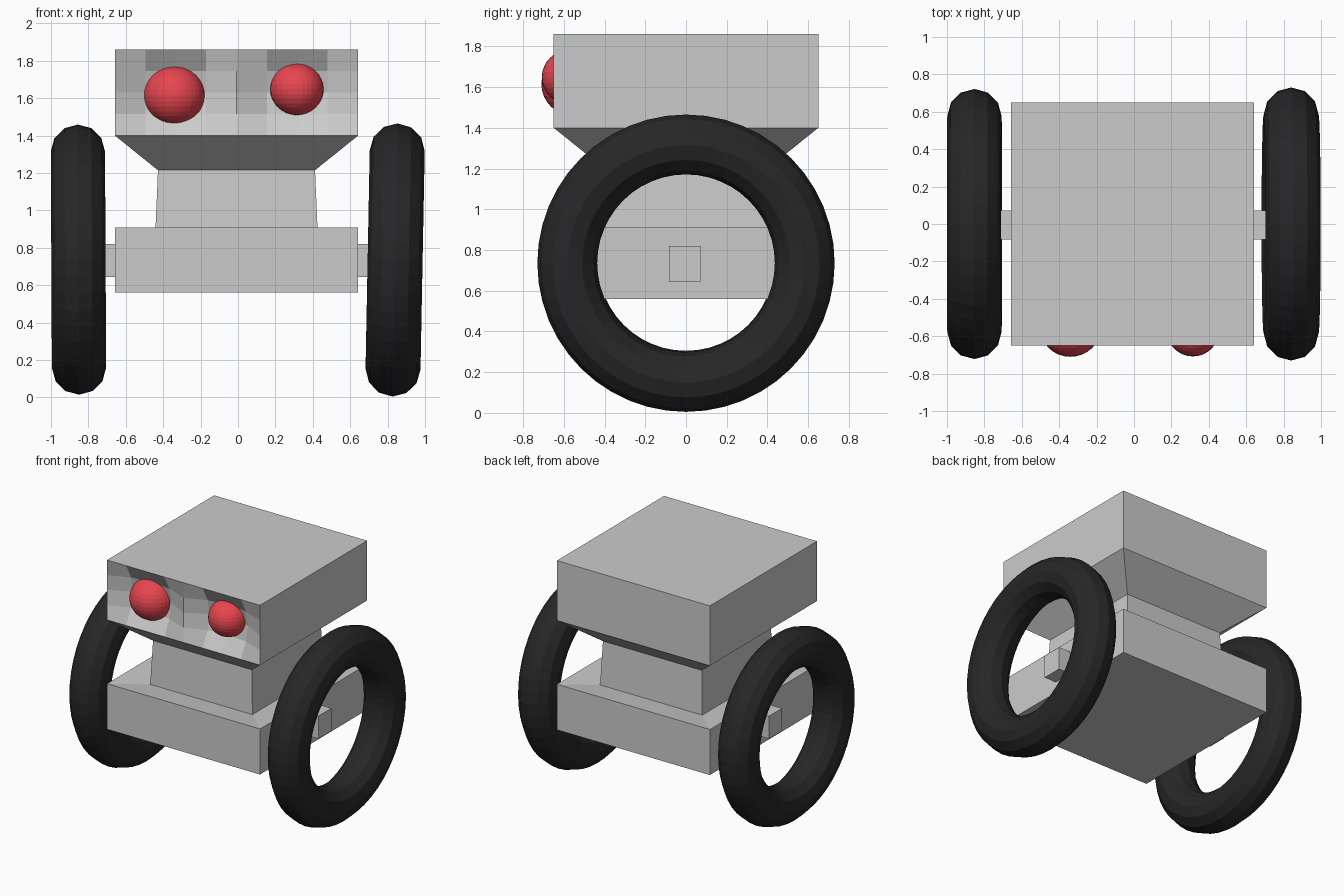
import bpy, bmesh
from math import radians, pi
from mathutils import Matrix, Vector

if "Cube" in bpy.data.objects:
    bpy.data.objects.remove(bpy.data.objects["Cube"])

CX = -0.008  # body centre in x


def finish(bm, name):
    bmesh.ops.remove_doubles(bm, verts=bm.verts, dist=0.0005)
    bmesh.ops.recalc_face_normals(bm, faces=bm.faces)
    mesh = bpy.data.meshes.new(name)
    bm.to_mesh(mesh)
    bm.free()
    obj = bpy.data.objects.new(name, mesh)
    bpy.context.collection.objects.link(obj)
    return obj


def material(name, color):
    mat = bpy.data.materials.new(name)
    mat.diffuse_color = color
    mat.use_nodes = True
    mat.node_tree.nodes["Principled BSDF"].inputs["Base Color"].default_value = mat.diffuse_color
    return mat


rubber = material("rubber", (0.02, 0.02, 0.02, 1))
red = material("red", (0.8, 0.06, 0.08, 1))

# Body: one stack of rectangular rings (half x, half y, z)
rings = [(0.65, 0.65, 0.56), (0.65, 0.65, 0.91), (0.434, 0.434, 0.88),
         (0.42, 0.42, 1.215), (0.65, 0.65, 1.40), (0.65, 0.65, 1.86)]
bm = bmesh.new()
loops = [[bm.verts.new((CX + sx * hx, sy * hy, z))
          for sx, sy in ((-1, -1), (1, -1), (1, 1), (-1, 1))]
         for hx, hy, z in rings]
bm.faces.new(loops[0])
bm.faces.new(loops[-1])
for level, (lo, hi) in enumerate(zip(loops, loops[1:])):
    for i in range(4):
        if level == 4 and i == 0:
            continue  # the head front is made of the two eye sockets
        j = (i + 1) % 4
        bm.faces.new((lo[i], lo[j], hi[j], hi[i]))

# Eye sockets: two shallow bowls across the head front
N = 4
for x0 in (CX - 0.65, CX):
    grid = []
    for r in range(N + 1):
        row = []
        for c in range(N + 1):
            u, v = 2 * c / N - 1, 2 * r / N - 1
            depth = 0.11 * (1 - u * u) * (1 - v * v)
            row.append(bm.verts.new((x0 + 0.65 * c / N, -0.65 + depth,
                                     1.40 + 0.46 * r / N)))
        grid.append(row)
    for r in range(N):
        for c in range(N):
            bm.faces.new((grid[r][c], grid[r][c + 1],
                          grid[r + 1][c + 1], grid[r + 1][c]))
finish(bm, "body")

# Axle
bm = bmesh.new()
bmesh.ops.create_cube(bm, size=1, matrix=Matrix.Translation((CX, -0.005, 0.732))
                      @ Matrix.Diagonal((1.50, 0.156, 0.175, 1)))
finish(bm, "axle")

# Eyes: the left one is a little larger
for name, loc, rad in (("left_eye", (-0.34, -0.553, 1.615), (0.163, 0.157, 0.156)),
                       ("right_eye", (0.315, -0.563, 1.648), (0.143, 0.145, 0.138))):
    bm = bmesh.new()
    bmesh.ops.create_uvsphere(bm, u_segments=32, v_segments=16, radius=1,
                              matrix=Matrix.Translation(loc) @ Matrix.Diagonal((*rad, 1)))
    finish(bm, name).data.materials.append(red)

# Wheels: plain rings, the right one slightly tilted
for name, loc, major, minor, tilt in (
        ("left_wheel", (-0.853, 0, 0.737), 0.577, 0.145, -0.3),
        ("right_wheel", (0.84, 0, 0.735), 0.583, 0.147, 1.1)):
    bpy.ops.mesh.primitive_torus_add(location=loc, rotation=(0, pi / 2 + radians(tilt), 0),
                                     major_radius=major, minor_radius=minor,
                                     major_segments=48, minor_segments=12)
    wheel = bpy.context.object
    wheel.name = name
    wheel.data.materials.append(rubber)
